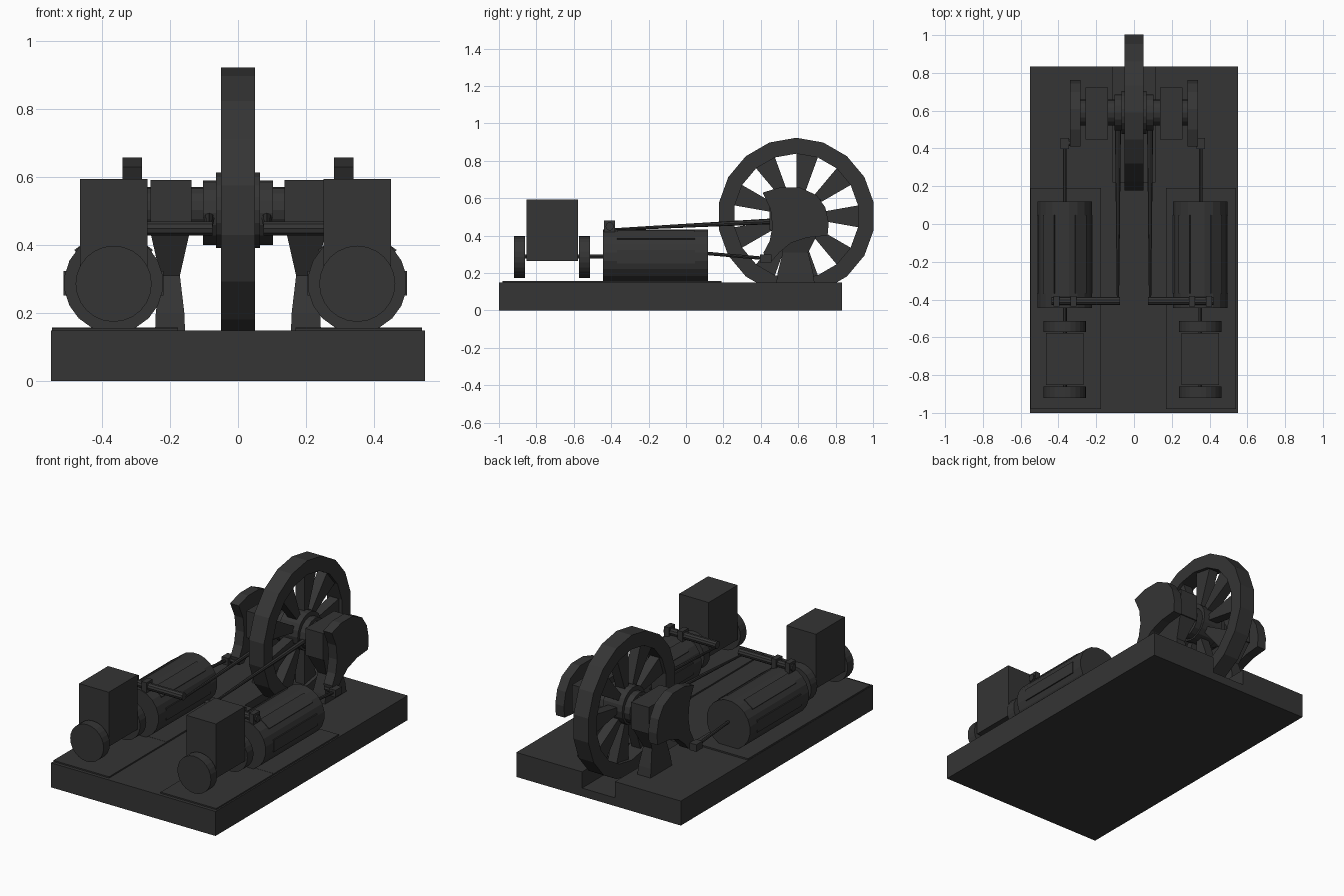
import bpy, bmesh, math
from mathutils import Vector

if "Cube" in bpy.data.objects:
    bpy.data.objects.remove(bpy.data.objects["Cube"])

iron = bpy.data.materials.new("dark_iron")
iron.diffuse_color = (0.035, 0.035, 0.035, 1)
iron.use_nodes = True
iron.node_tree.nodes["Principled BSDF"].inputs["Base Color"].default_value = iron.diffuse_color


def finish(name, bm):
    bmesh.ops.recalc_face_normals(bm, faces=bm.faces[:])
    me = bpy.data.meshes.new(name)
    bm.to_mesh(me)
    bm.free()
    me.materials.append(iron)
    ob = bpy.data.objects.new(name, me)
    bpy.context.collection.objects.link(ob)
    return ob


def loft(name, rings):
    """Skin a stack of equal-length rings and cap both ends."""
    bm = bmesh.new()
    vs = [[bm.verts.new(p) for p in r] for r in rings]
    n = len(rings[0])
    for a, b in zip(vs, vs[1:]):
        for i in range(n):
            j = (i + 1) % n
            bm.faces.new((a[i], a[j], b[j], b[i]))
    bm.faces.new(vs[0])
    bm.faces.new(vs[-1])
    return finish(name, bm)


def prism(name, profile, x0, x1):
    """Extrude a (y, z) profile along x."""
    return loft(name, [[(x, y, z) for y, z in profile] for x in (x0, x1)])


def box(name, x0, x1, y0, y1, z0, z1):
    return prism(name, [(y0, z0), (y1, z0), (y1, z1), (y0, z1)], min(x0, x1), max(x0, x1))


def rod(name, a, b, r, n=12, r2=None, turn=0.0):
    """Cylinder or taper between two points."""
    a, b = Vector(a), Vector(b)
    d = (b - a).normalized()
    up = Vector((0, 0, 1))
    u = d.cross(up).normalized()
    v = u.cross(d)
    ang = [math.radians(turn) + 2 * math.pi * i / n for i in range(n)]
    return loft(name, [[p + q * (u * math.cos(t) + v * math.sin(t)) for t in ang]
                       for p, q in ((a, r), (b, r if r2 is None else r2))])


AY, AZ = 0.59, 0.503      # crank shaft axis


def polar(r, deg):
    t = math.radians(deg)
    return AY + r * math.cos(t), AZ + r * math.sin(t)


# Base with an open flywheel pit at the back
pit = [(-0.55, -1), (0.55, -1), (0.55, 0.835), (0.11, 0.835), (0.11, 0.22),
       (-0.11, 0.22), (-0.11, 0.835), (-0.55, 0.835)]
loft("base_top", [[(x, y, z) for x, y in pit] for z in (0.05, 0.148)])
box("base_bottom", -0.55, 0.55, -1, 0.835, 0, 0.05)

# Flywheel rim: 18-sided ring, vertex at the top
bm = bmesh.new()
rings = []
for x, r in ((-0.05, 0.42), (0.05, 0.42), (0.05, 0.335), (-0.05, 0.335)):
    rings.append([bm.verts.new((x, *polar(r, 90 + 20 * i))) for i in range(18)])
for k in range(4):
    a, b = rings[k], rings[(k + 1) % 4]
    for i in range(18):
        j = (i + 1) % 18
        bm.faces.new((a[i], a[j], b[j], b[i]))
finish("flywheel_rim", bm)

# Nine wedge spokes
for k in range(9):
    c = 40 * k
    prism("flywheel_spoke", [polar(0.09, c - 10), polar(0.337, c - 10),
                             polar(0.337, c + 10), polar(0.09, c + 10)], -0.03, 0.03)

# Hub and crank shaft
rod("flywheel_hub", (-0.065, AY, AZ), (0.065, AY, AZ), 0.113, 18)
rod("crank_shaft", (-0.33, AY, AZ), (0.33, AY, AZ), 0.068, 16)

# Crank web: counterweight fan tapering to the crank pin
web = [(0.41, 0.63), (0.50, 0.657), (0.61, 0.657), (0.70, 0.615), (0.745, 0.55),
       (0.763, 0.47), (0.757, 0.40), (0.65, 0.39), (0.56, 0.36), (0.50, 0.31),
       (0.46, 0.265), (0.42, 0.27), (0.415, 0.31), (0.447, 0.37), (0.462, 0.45), (0.452, 0.54)]
# Pedestal sections: height, half width, half depth
leg = [(0.148, 0.044, 0.102), (0.20, 0.042, 0.095), (0.31, 0.029, 0.068), (0.43, 0.056, 0.13)]

for s, cx in ((1, 0.351), (-1, -0.366)):
    # Eccentric, bearing and pedestal
    rod("eccentric", (s * 0.06, AY, AZ - 0.008), (s * 0.103, AY, AZ - 0.008), 0.095, 16)
    box("bearing_block", s * 0.137, s * 0.257, 0.447, 0.722, 0.43, 0.592)
    loft("bearing_pedestal", [[(s * 0.2 + i * hx, 0.585 + j * hy, z)
                               for i, j in ((-1, -1), (1, -1), (1, 1), (-1, 1))]
                              for z, hx, hy in leg])

    # Crank web, pin and connecting rod
    prism("crank_web", web, s * 0.282, s * 0.34)
    px = cx + (0.002 if s > 0 else 0)
    rod("crank_pin", (s * 0.29, 0.43, 0.28), (px + s * 0.015, 0.43, 0.28), 0.018, 10)
    box("rod_end", px - 0.022, px + 0.022, 0.396, 0.456, 0.257, 0.30)
    rod("connecting_rod", (px, 0.05, 0.31), (px, 0.42, 0.278), 0.009, 8)

    # Floor plates under the cylinder
    box("front_plate", cx - 0.182, cx + 0.19, -0.98, -0.43, 0.145, 0.156)
    box("rear_plate", cx - 0.182, cx + 0.19, -0.43, 0.19, 0.145, 0.157)

    # Steam cylinder with raised lagging panels
    rod("steam_cylinder", (cx, -0.444, 0.288), (cx, 0.118, 0.288), 0.146, 20, turn=9)
    for deg in (0, 54, 126, 180):
        t = math.radians(deg)
        o = Vector((math.cos(t), 0, math.sin(t)))
        w = Vector((-math.sin(t), 0, math.cos(t))) * 0.036
        c = Vector((cx, 0, 0.288))
        loft("lagging_panel", [[c + o * q + w * e + Vector((0, y, 0))
                                for q, e in ((0.125, -1), (0.147, -1), (0.147, 1), (0.125, 1))]
                               for y in (-0.368, 0.048)])

    # Piston rod, pump discs and tall pump box
    rod("piston_rod", (cx, -0.88, 0.288), (cx, -0.43, 0.288), 0.01, 8)
    rod("front_pump_disc", (cx, -0.92, 0.286), (cx, -0.861, 0.286), 0.112, 24)
    rod("rear_pump_disc", (cx, -0.572, 0.286), (cx, -0.513, 0.286), 0.112, 24)
    box("pump_box", cx - 0.099, cx + 0.099, -0.853, -0.577, 0.265, 0.594)

    # Valve rocker shaft on two posts
    rod("rocker_shaft", (s * 0.075, -0.408, 0.449), (cx + s * 0.07, -0.408, 0.449), 0.022, 10)
    for dx in (-0.045, 0.045):
        box("rocker_post", cx + dx - 0.016, cx + dx + 0.016, -0.438, -0.38, 0.40, 0.482)

    # Eccentric rod from rocker shaft back to the eccentric
    rod("eccentric_rod", (s * 0.085, -0.41, 0.432), (s * 0.085, 0.53, 0.48), 0.006, 8, 0.016)
